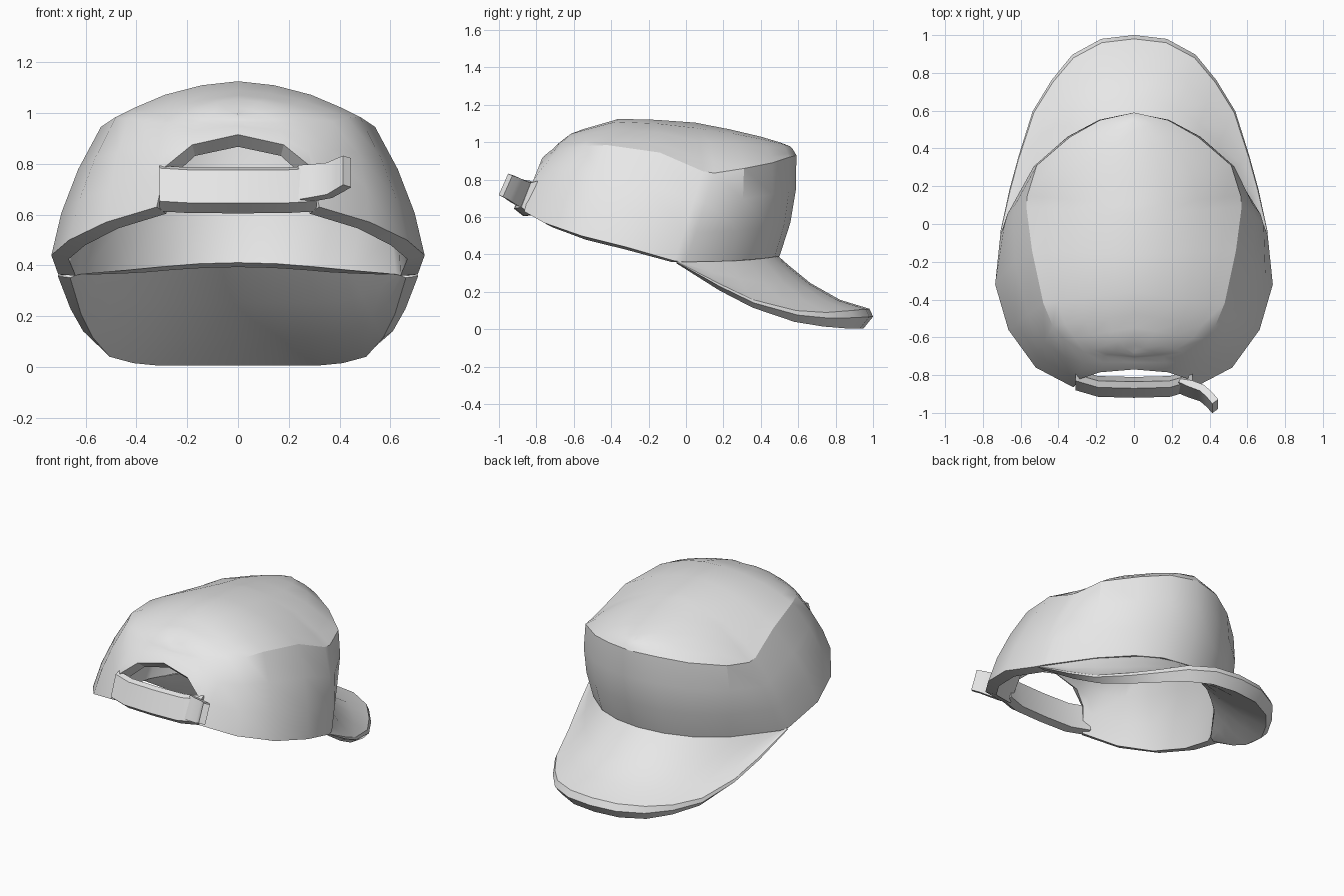
import bpy
import bmesh
from math import sin, pi, radians
from mathutils import Vector

cube = bpy.data.objects.get("Cube")
if cube:
    bpy.data.objects.remove(cube)

# One cloth colour for the whole cap
cloth = bpy.data.materials.new("light_grey_cloth")
cloth.use_nodes = True
grey = (0.8, 0.8, 0.8, 1)
cloth.diffuse_color = grey
cloth.node_tree.nodes["Principled BSDF"].inputs["Base Color"].default_value = grey


def vectors(points):
    return [Vector(p) for p in points]


def mirrored(row):
    """Extend a half row, which starts on the centre plane, to the other side."""
    return [Vector((-p.x, p.y, p.z)) for p in reversed(row[1:])] + row


def loft(name, rows, closed=False, caps=False, thickness=0, angle=28):
    """Skin a list of equally long point rows, with optional wall thickness."""
    bm = bmesh.new()
    grid = [[bm.verts.new(p) for p in row] for row in rows]
    pairs = list(zip(grid, grid[1:]))
    if closed:
        pairs.append((grid[-1], grid[0]))
    for a, b in pairs:
        for i in range(len(a) - 1):
            bm.faces.new((a[i], a[i + 1], b[i + 1], b[i]))
    if caps:
        for end in (0, -1):
            bm.faces.new([row[end] for row in grid])
    bmesh.ops.remove_doubles(bm, verts=bm.verts, dist=0.0005)
    bmesh.ops.recalc_face_normals(bm, faces=bm.faces)
    mesh = bpy.data.meshes.new(name)
    bm.to_mesh(mesh)
    bm.free()
    mesh.materials.append(cloth)
    obj = bpy.data.objects.new(name, mesh)
    bpy.context.collection.objects.link(obj)
    bpy.ops.object.select_all(action='DESELECT')
    obj.select_set(True)
    bpy.context.view_layer.objects.active = obj
    if thickness:
        shell = obj.modifiers.new("cloth_thickness", 'SOLIDIFY')
        shell.thickness = thickness
        shell.offset = -1
        bpy.ops.object.modifier_apply(modifier=shell.name)
    bpy.ops.object.shade_smooth_by_angle(angle=radians(angle))


def blend(a, b, t, push):
    """Row between two rows, moved by push(start, end, t)."""
    return [p.lerp(q, t) + push(p, q, t) for p, q in zip(a, b)]


# Crown: lower edge (rising over the rear opening), crease and top centre line
rim = vectors([
    (0, .5, .39), (.17, .475, .387), (.33, .4, .377), (.5, .25, .365),
    (.685, 0, .36), (.708, -.06, .365), (.735, -.32, .44), (.665, -.56, .5),
    (.52, -.76, .57), (.32, -.865, .63), (.285, -.82, .79), (.18, -.785, .875),
    (0, -.77, .915)])
crease = vectors([
    (0, .59, .93), (.18, .55, .92), (.34, .46, .89), (.515, .31, .86),
    (.565, .15, .835), (.57, .09, .845), (.54, -.14, .945), (.48, -.42, .985),
    (.43, -.54, .98), (.37, -.61, .968), (.26, -.68, .96), (.16, -.7, .96),
    (0, -.71, .965)])
ridge = [Vector((0, y, z)) for y, z in (
    (.54, .985), (.5, 1), (.4, 1.03), (.23, 1.07), (.1, 1.095), (.05, 1.105),
    (-.16, 1.12), (-.36, 1.125), (-.48, 1.09), (-.55, 1.07), (-.59, 1.055),
    (-.64, 1.02), (-.67, .995))]


def wall_bulge(p, q, t):
    out = Vector((p.x, p.y + .1, 0)).normalized()
    return out * (q.z - p.z) * .06 * sin(pi * t)


def top_bulge(p, q, t):
    return Vector((0, 0, (q.z - p.z) * .23 * sin(pi * t)))


crown_rows = [rim]
crown_rows += [blend(rim, crease, t, wall_bulge) for t in (.33, .67)]
crown_rows.append(crease)
crown_rows += [blend(crease, ridge, t, top_bulge) for t in (.15, .4, .7)]
crown_rows.append(ridge)
loft("crown", [mirrored(r) for r in crown_rows], thickness=.07)

# Brim: a drooping visor with a thick front lip and thin rear corners
root = vectors([
    (0, .495, .39), (.09, .485, .389), (.19, .46, .385), (.3, .41, .378),
    (.4, .33, .37), (.5, .24, .365), (.6, .1, .362), (.7, -.045, .362)])
edge = vectors([
    (0, .98, .11), (.17, .96, .108), (.32, .88, .1), (.43, .75, .09),
    (.53, .59, .1), (.605, .36, .158), (.655, .18, .243), (.708, -.05, .362)])
depth = (.105, .103, .095, .075, .06, .042, .035, .01)


def sag(p, q, t):
    return Vector((0, 0, -.09 * (p - q).length * sin(pi * t)))


def lip(spread, drop, inset):
    """Copy of the edge, lowered, with its thin rear part drawn inwards."""
    row = []
    for p, d in zip(edge, depth):
        scale = 1 + spread * d
        narrow = 1 - inset * (1 - d / depth[0])
        row.append(Vector((p.x * scale * narrow, p.y * scale, p.z - d * drop)))
    return row


under = [Vector((p.x * .9, p.y * .87, p.z + .005)) for p in root]
bottom = lip(-.3, 1, .07)
brim_rows = [root]
brim_rows += [blend(root, edge, t, sag) for t in (.1, .35, .68)]
brim_rows += [edge, lip(.2, .4, 0), bottom]
brim_rows += [blend(bottom, under, t, lambda p, q, t: sag(p, q, t) * .5)
              for t in (.35, .7)]
brim_rows.append(under)
loft("brim", [mirrored(r) for r in brim_rows], closed=True, caps=True)

# Rear strap: a curved band across the opening
strap_section = ((-.92, .645), (-.87, .775), (-.835, .785), (-.81, .61), (-.87, .605))
strap_plan = ((0, 0), (.19, .005), (.31, .04))
strap_rows = [[Vector((x, y + dy, z + dy * .2)) for x, dy in strap_plan]
              for y, z in strap_section]
loft("strap", [mirrored(r) for r in strap_rows], closed=True, caps=True)

# Loose strap tail at the left end, curling away from the cap
tail_path = vectors([(.245, -.85, .72), (.29, -.87, .725), (.36, -.895, .735),
                     (.4, -.93, .755), (.43, -.965, .77)])
up = Vector((0, .03, .068))
tail_rows = []
for height, side in ((-1, -1), (1, -1), (1, 1), (-1, 1)):
    row = []
    for i, p in enumerate(tail_path):
        along = tail_path[min(i + 1, 4)] - tail_path[max(i - 1, 0)]
        across = along.cross(up).normalized()
        row.append(p + up * height * (1 - .04 * i) + across * side * .02)
    tail_rows.append(row)
loft("strap_tail", tail_rows, closed=True, caps=True)
